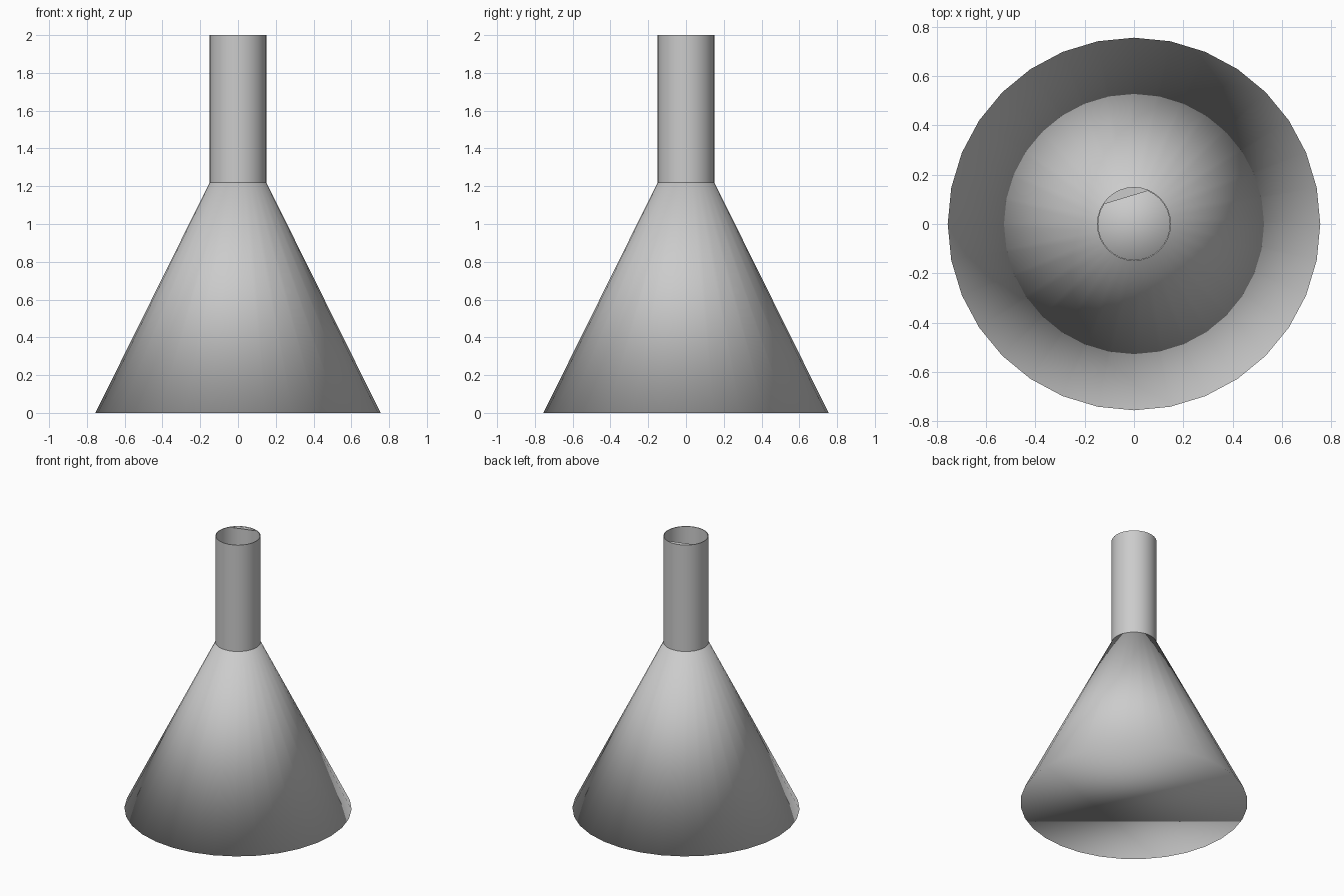
import bpy, bmesh
from math import cos, sin, radians, tau

if "Cube" in bpy.data.objects:
    bpy.data.objects.remove(bpy.data.objects["Cube"])

SIDES = 32
R_BASE, R_TUBE, WALL = 0.755, 0.15, 0.005
Z_NECK, Z_TOP = 1.22, 2.0


def finish(name, bm, angle=None):
    mesh = bpy.data.meshes.new(name)
    bm.to_mesh(mesh)
    bm.free()
    obj = bpy.data.objects.new(name, mesh)
    bpy.context.collection.objects.link(obj)
    for p in mesh.polygons:
        p.use_smooth = True
    if angle:
        bpy.ops.object.select_all(action='DESELECT')
        obj.select_set(True)
        bpy.context.view_layer.objects.active = obj
        bpy.ops.object.shade_smooth_by_angle(angle=radians(angle))
    return obj


def ring(bm, r, z):
    return [bm.verts.new((r * cos(tau * i / SIDES), r * sin(tau * i / SIDES), z))
            for i in range(SIDES)]


def bridge(bm, a, b):
    for i in range(SIDES):
        j = (i + 1) % SIDES
        bm.faces.new((a[i], a[j], b[j], b[i]))


# Closed cone body, fully smooth across its flat ends
bm = bmesh.new()
low, high = ring(bm, R_BASE, 0), ring(bm, R_TUBE, Z_NECK)
bridge(bm, low, high)
bm.faces.new(low[::-1])
bm.faces.new(high)
finish("cone_body", bm)

# Thin-walled open tube
bm = bmesh.new()
rings = [ring(bm, R_TUBE, Z_NECK), ring(bm, R_TUBE, Z_TOP),
         ring(bm, R_TUBE - WALL, Z_TOP), ring(bm, R_TUBE - WALL, Z_NECK)]
for k in range(4):
    bridge(bm, rings[k], rings[(k + 1) % 4])
finish("tube", bm, 40)

# Small flap across the back of the tube mouth
bm = bmesh.new()
arc = ring(bm, R_TUBE - WALL, Z_TOP - 0.002)
bm.faces.new(arc[6:14])
bmesh.ops.delete(bm, geom=[v for v in bm.verts if not v.link_faces], context='VERTS')
finish("mouth_flap", bm)
